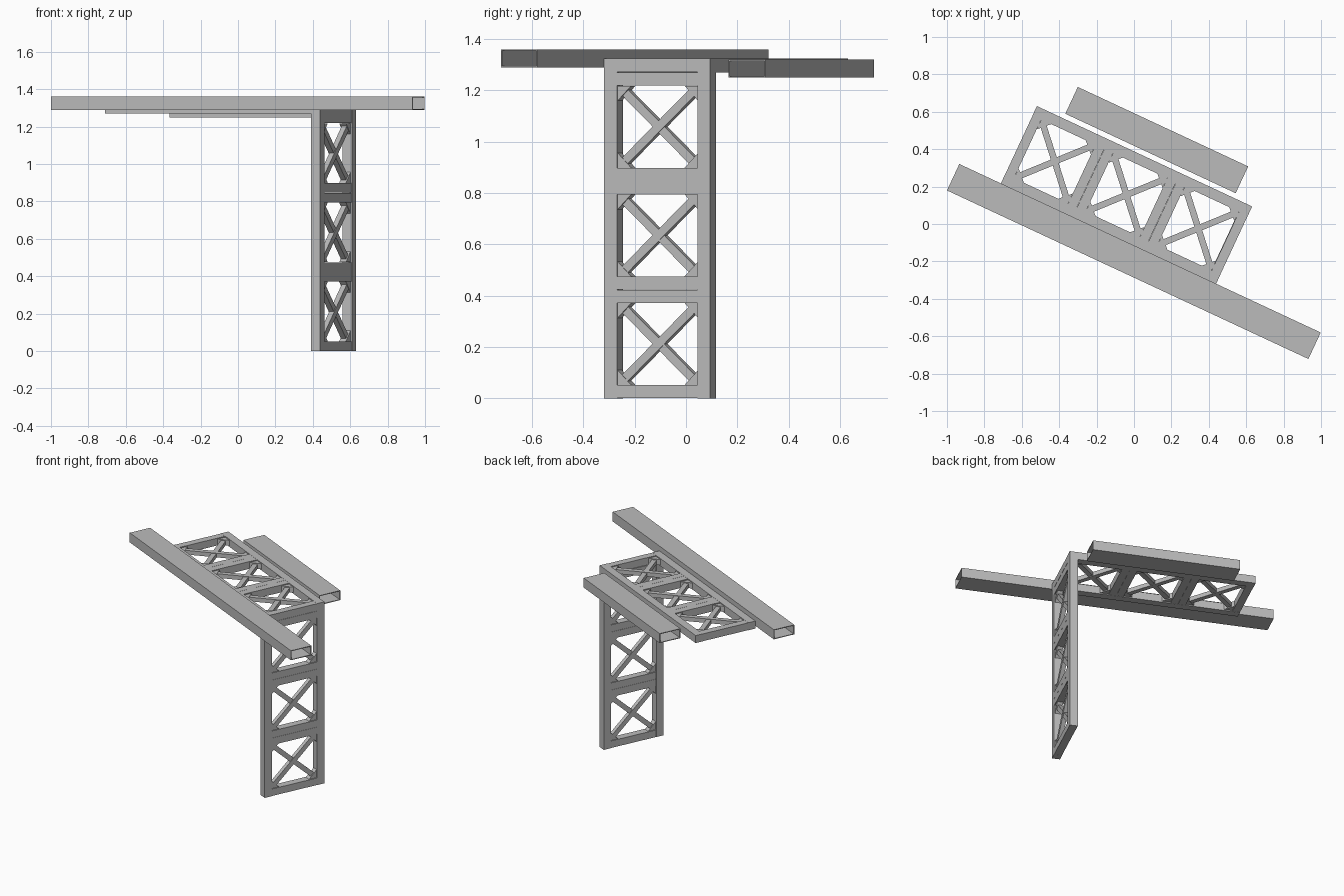
import bpy, bmesh, math
from mathutils import Matrix, Vector

cube = bpy.data.objects.get("Cube")
if cube:
    bpy.data.objects.remove(cube, do_unlink=True)

steel = bpy.data.materials.new("grey steel")
steel.use_nodes = True
GREY = (0.5, 0.5, 0.5, 1)
steel.diffuse_color = GREY
steel.node_tree.nodes["Principled BSDF"].inputs["Base Color"].default_value = GREY

YAW = Matrix.Rotation(math.radians(-25), 4, "Z")
LENGTH, WIDTH, THICK = 1.27, 0.456, 0.055
CELLS = 3
CELL = LENGTH / CELLS
END_U, SIDE_V = 0.533, -0.104


def finish(name, bm, matrix):
    bmesh.ops.recalc_face_normals(bm, faces=bm.faces)
    mesh = bpy.data.meshes.new(name)
    bm.to_mesh(mesh)
    bm.free()
    mesh.materials.append(steel)
    obj = bpy.data.objects.new(name, mesh)
    obj.matrix_world = matrix
    bpy.context.collection.objects.link(obj)


def box(bm, centre, size, angle=0):
    m = (Matrix.Translation(centre) @ Matrix.Rotation(angle, 4, "Z")
         @ Matrix.Diagonal((*size, 1)))
    bmesh.ops.create_cube(bm, size=1, matrix=m)


def prism(bm, points, z0, z1):
    face = bm.faces.new([bm.verts.new((x, y, z0)) for x, y in points])
    out = bmesh.ops.extrude_face_region(bm, geom=[face])
    verts = [g for g in out["geom"] if isinstance(g, bmesh.types.BMVert)]
    bmesh.ops.translate(bm, verts=verts, vec=(0, 0, z1 - z0))


def lattice_panel(prefix, matrix):
    """Panel lying along +X, width along +Y, thickness along +Z."""
    mid = THICK / 2
    # Side rails
    bm = bmesh.new()
    for y in (THICK / 2, WIDTH - THICK / 2):
        box(bm, (LENGTH / 2, y, mid), (LENGTH, THICK, THICK))
    finish(prefix + "_side_rails", bm, matrix)

    # Cross bars, a pair to every cell
    bars, braces, gussets = bmesh.new(), bmesh.new(), bmesh.new()
    bar = 0.052
    inner_w = WIDTH - 2 * THICK
    inner_l = CELL - 2 * bar
    for i in range(CELLS):
        cx, cy = (i + 0.5) * CELL, WIDTH / 2
        for s in (-1, 1):
            box(bars, (cx + s * (CELL - bar) / 2, cy, mid),
                (bar - 0.001, inner_w, THICK - 0.002))
            # Crossed diagonal braces
            angle = s * math.atan2(inner_w, inner_l)
            box(braces, (cx, cy, mid + s * 0.002),
                (math.hypot(inner_w, inner_l) - 0.05, 0.034, 0.03), angle)
            # Corner gussets
            for t in (-1, 1):
                x, y = cx + s * inner_l / 2, cy + t * inner_w / 2
                leg = 0.058
                prism(gussets, [(x, y), (x - s * leg, y), (x, y - t * leg)],
                      mid - 0.02, mid + 0.02)
    finish(prefix + "_cross_bars", bars, matrix)
    finish(prefix + "_diagonal_braces", braces, matrix)
    finish(prefix + "_corner_gussets", gussets, matrix)


def hollow_beam(name, u0, u1, v0, v1, z0, z1, wall=0.005):
    """Thin-walled rectangular tube with open ends."""
    bm = bmesh.new()
    rings = []
    for u in (u0, u1):
        for w in (0, wall):
            rings.append([bm.verts.new((u, v, z)) for v, z in (
                (v0 + w, z0 + w), (v1 - w, z0 + w),
                (v1 - w, z1 - w), (v0 + w, z1 - w))])
    outer0, inner0, outer1, inner1 = rings
    for a, b in ((outer0, outer1), (inner0, inner1),
                 (outer0, inner0), (outer1, inner1)):
        for i in range(4):
            j = (i + 1) % 4
            bm.faces.new((a[i], a[j], b[j], b[i]))
    finish(name, bm, YAW)


# Upright panel: length runs up, thickness along the beam direction
upright = Matrix(((0, 0, 1, END_U - THICK), (0, 1, 0, SIDE_V),
                  (1, 0, 0, 0), (0, 0, 0, 1)))
lattice_panel("upright", YAW @ upright)

# Flat panel resting on the upright
lattice_panel("deck", YAW @ Matrix.Translation((END_U - LENGTH, SIDE_V, LENGTH)))

# Long front beam and short back beam
hollow_beam("long_beam", -0.982, 1.15, -0.26, SIDE_V, 1.29, 1.36)
hollow_beam("short_beam", -0.582, 0.423, 0.379, 0.537, 1.25, 1.32)
